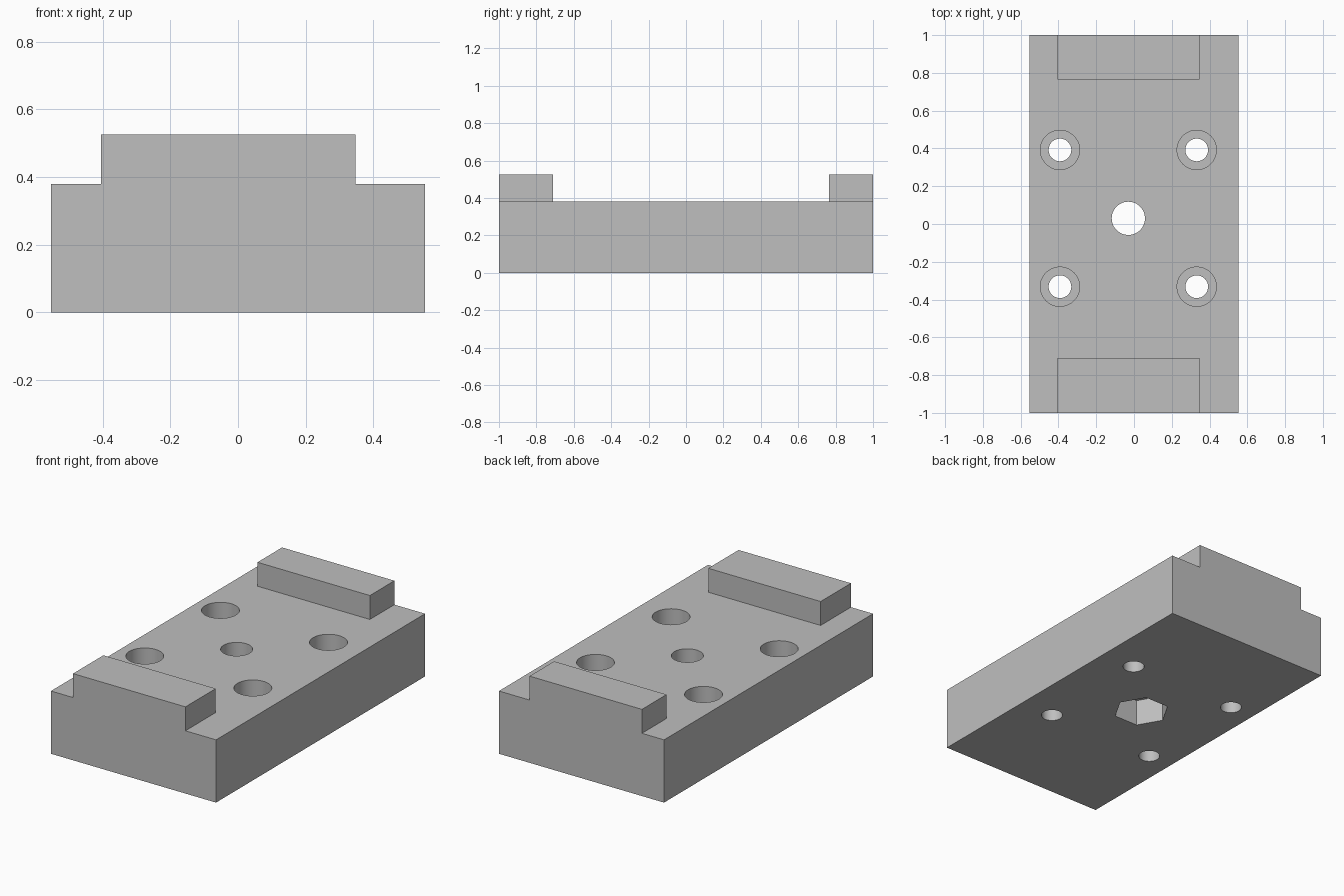
import bpy
import math

if "Cube" in bpy.data.objects:
    bpy.data.objects.remove(bpy.data.objects["Cube"])

PLATE_TOP = 0.38
TAB_TOP = 0.525
HOLE_X, HOLE_Y = -0.03, 0.03      # centre of the hole pattern
SPACING = 0.362                   # half distance between screw holes

grey = bpy.data.materials.new("plain grey")
grey.diffuse_color = (0.52, 0.52, 0.52, 1)
grey.use_nodes = True
grey.node_tree.nodes["Principled BSDF"].inputs["Base Color"].default_value = grey.diffuse_color


def box(name, lo, hi):
    bpy.ops.mesh.primitive_cube_add(size=1, location=[(a + b) / 2 for a, b in zip(lo, hi)])
    ob = bpy.context.object
    ob.name = name
    ob.scale = [b - a for a, b in zip(lo, hi)]
    bpy.ops.object.transform_apply(location=True, rotation=True, scale=True)
    return ob


def prism(name, x, y, radius, z0, z1, sides=64, turn=0.0):
    bpy.ops.mesh.primitive_cylinder_add(vertices=sides, radius=radius, depth=z1 - z0,
                                        location=(x, y, (z0 + z1) / 2), rotation=(0, 0, turn))
    ob = bpy.context.object
    ob.name = name
    return ob


def combine(target, tool, operation):
    mod = target.modifiers.new(tool.name, 'BOOLEAN')
    mod.operation = operation
    mod.solver = 'EXACT'
    mod.object = tool
    bpy.context.view_layer.objects.active = target
    bpy.ops.object.modifier_apply(modifier=mod.name)
    bpy.data.objects.remove(tool, do_unlink=True)


# Base plate with a raised end stop at front and back
plate = box("mounting_plate", (-0.553, -1, 0), (0.553, 1, PLATE_TOP))
for name, y0, y1 in (("front_stop", -1, -0.71), ("back_stop", 0.765, 1)):
    combine(plate, box(name, (-0.405, y0, 0.2), (0.348, y1, TAB_TOP)), 'UNION')

# Four counterbored screw holes
for sx in (-1, 1):
    for sy in (-1, 1):
        x, y = HOLE_X + sx * SPACING, HOLE_Y + sy * SPACING
        combine(plate, prism("screw_hole", x, y, 0.06, -0.1, 0.6), 'DIFFERENCE')
        combine(plate, prism("counterbore", x, y, 0.104, 0.17, 0.6), 'DIFFERENCE')

# Centre hole with a hexagonal nut pocket underneath
combine(plate, prism("centre_hole", HOLE_X, HOLE_Y, 0.088, -0.1, 0.6), 'DIFFERENCE')
combine(plate, prism("nut_pocket", HOLE_X, HOLE_Y, 0.158, -0.1, 0.16, 6, math.pi / 2), 'DIFFERENCE')

# Colour, and smooth hole walls with sharp rims
plate.data.materials.clear()
plate.data.materials.append(grey)
for poly in plate.data.polygons:
    poly.material_index = 0
bpy.ops.object.select_all(action='DESELECT')
plate.select_set(True)
bpy.context.view_layer.objects.active = plate
bpy.ops.object.shade_smooth_by_angle(angle=math.radians(30))
